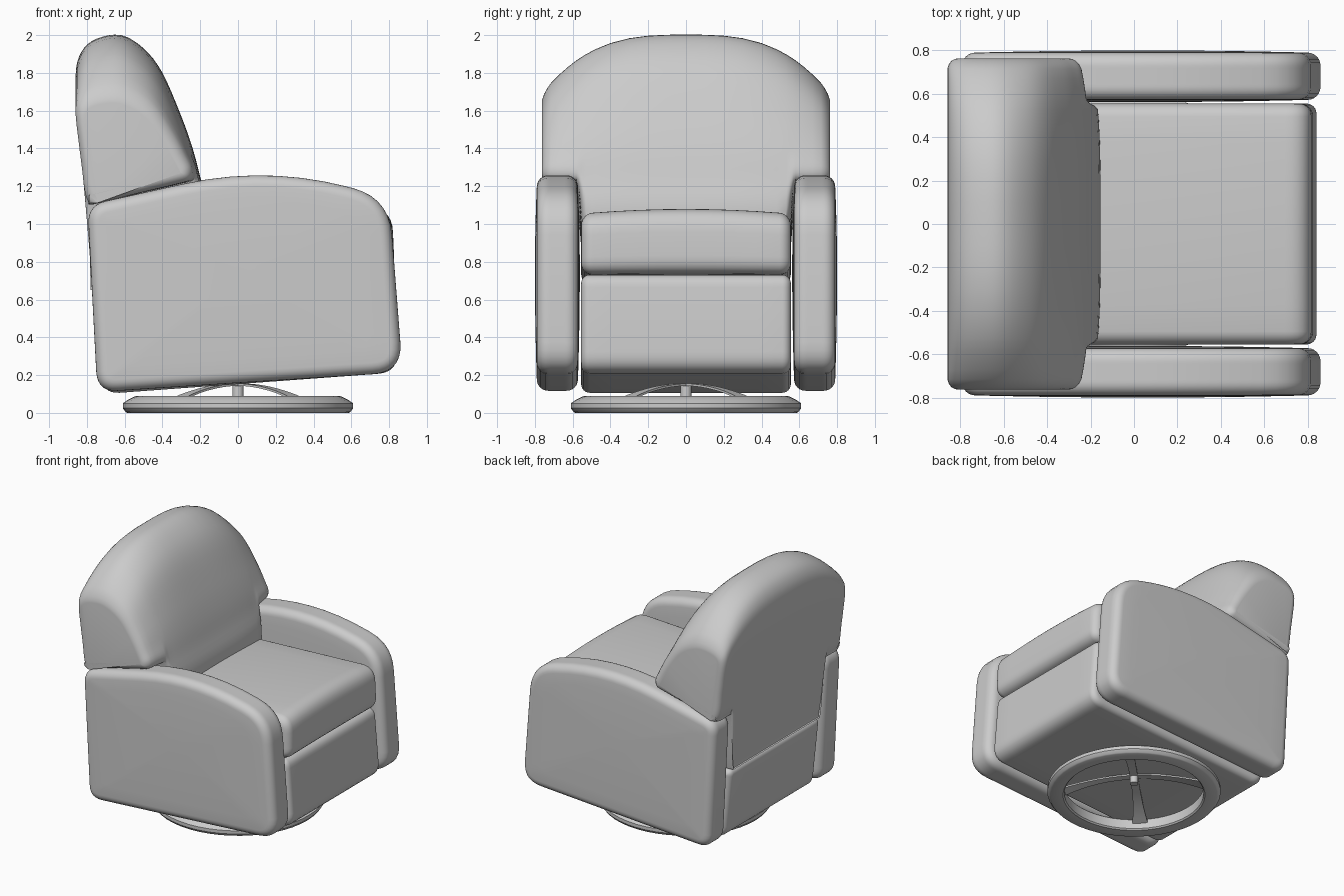
import bpy, bmesh, math
from mathutils import Vector

if "Cube" in bpy.data.objects:
    bpy.data.objects.remove(bpy.data.objects["Cube"])


def skin(name, rings, wrap=False, angle=40):
    """Bridge equal-length closed rings; cap the ends or wrap around."""
    bm = bmesh.new()
    vs = [[bm.verts.new(p) for p in r] for r in rings]
    n = len(vs[0])
    pairs = list(zip(vs, vs[1:]))
    if wrap:
        pairs.append((vs[-1], vs[0]))
    else:
        bm.faces.new(vs[0])
        bm.faces.new(vs[-1])
    for a, b in pairs:
        for i in range(n):
            j = (i + 1) % n
            bm.faces.new((a[i], a[j], b[j], b[i]))
    bmesh.ops.recalc_face_normals(bm, faces=bm.faces)
    me = bpy.data.meshes.new(name)
    bm.to_mesh(me)
    bm.free()
    ob = bpy.data.objects.new(name, me)
    bpy.context.collection.objects.link(ob)
    bpy.ops.object.select_all(action='DESELECT')
    ob.select_set(True)
    bpy.context.view_layer.objects.active = ob
    bpy.ops.object.shade_smooth_by_angle(angle=math.radians(angle))
    return ob


def rounded(corners, seg=7):
    """Outline whose corners (x, z, d) are softened over distance d."""
    out = []
    n = len(corners)
    for i, (x, z, d) in enumerate(corners):
        p = Vector((x, z))
        q = Vector(corners[i - 1][:2])
        r = Vector(corners[(i + 1) % n][:2])
        a = p + (q - p).normalized() * d
        b = p + (r - p).normalized() * d
        for k in range(seg + 1):
            t = k / seg
            out.append(a * (1 - t) ** 2 + p * 2 * t * (1 - t) + b * t * t)
    return out


def inset(loop, d):
    n = len(loop)
    area = sum(loop[i - 1].x * loop[i].y - loop[i].x * loop[i - 1].y for i in range(n))
    s = 1 if area > 0 else -1
    out = []
    for i in range(n):
        t = (loop[(i + 1) % n] - loop[i - 1]).normalized()
        out.append(loop[i] + Vector((-t.y, t.x)) * d * s)
    return out


def pillow(name, corners, y0, y1, r, bulge=0.0, crown=0.0):
    """Upholstered slab: xz outline swept along y with rounded rims and domed sides."""
    base = rounded(corners)
    mid, half = (y0 + y1) / 2, (y1 - y0) / 2
    side = [(half * k / 4 - r * k / 4, base) for k in range(1, 4)]
    for k in range(7):
        a = math.pi / 2 * k / 6
        side.append((half - r + r * math.sin(a), inset(base, r * (1 - math.cos(a)))))
    last = side[-1][1]
    c = sum(last, Vector((0, 0))) / len(last)
    for f in (0.85, 0.6, 0.3, 0.08):
        side.append((half + bulge * (1 - f * f), [c + (p - c) * f for p in last]))
    slices = [(-o, l) for o, l in reversed(side)] + [(0, base)] + side
    zs = [p.y for p in base]
    zlo, zhi = min(zs), max(zs)
    rings = []
    for o, loop in slices:
        up = crown * max(0, 1 - (o / half) ** 2)
        rings.append([(p.x, mid + o, p.y + up * (p.y - zlo) / (zhi - zlo)) for p in loop])
    return skin(name, rings)


# Arms
arm = [(-0.797, 1.10, .10), (0.15, 1.31, .45), (0.80, 1.14, .2),
       (0.872, 0.215, .16), (-0.745, 0.11, .11)]
for name, s in (("arm_right", -1), ("arm_left", 1)):
    a, b = sorted((s * 0.572, s * 0.79))
    pillow(name, arm, a, b, 0.06, bulge=0.01)

# Seat box and cushion
pillow("seat_box", [(-0.772, 0.64, .05), (-0.4, 0.67, .05), (0.805, 0.735, .07),
                    (0.85, 0.215, .11), (-0.715, 0.10, .09)], -0.555, 0.555, 0.045)
pillow("seat_cushion", [(-0.45, 1.00, .08), (0.815, 1.06, .12),
                        (0.83, 0.735, .09), (-0.45, 0.67, .08)], -0.555, 0.555, 0.06, crown=0.025)

# Backrest: narrow between the arms, wide wings resting on top of them
upper = [(-.24, 1.40), (-.30, 1.57), (-.40, 1.80), (-.50, 1.93), (-.62, 2.0),
         (-.75, 1.98), (-.83, 1.91), (-.86, 1.78), (-.842, 1.5)]
narrow = [(-.74, .65), (-.30, .65), (-.18, .85), (-.155, 1.07), (-.20, 1.25)] + upper \
    + [(-.815, 1.2), (-.78, .8), (-.765, .67)]
wide = [(-.76, 1.105), (-.50, 1.165), (-.30, 1.21), (-.22, 1.235), (-.205, 1.29)] + upper \
    + [(-.825, 1.3), (-.81, 1.18), (-.79, 1.12)]


def spline(pts, seg=4):
    n = len(pts)
    out = []
    for i in range(n):
        a, b, c, d = (pts[(i + k) % n] for k in (-1, 0, 1, 2))
        for k in range(seg):
            t = k / seg
            out.append(0.5 * (2 * b + (c - a) * t + (2 * a - 5 * b + 4 * c - d) * t * t
                              + (3 * b - a - 3 * c + d) * t ** 3))
    return out


def back_slice(y, shrink):
    u = abs(y) / 0.763
    h = 2.0 - 0.31 * u ** 3
    s = min(1, max(0, (abs(y) - 0.53) / 0.05))
    s = s * s * (3 - 2 * s)
    pts = []
    for a, b in zip(narrow, wide):
        p = Vector(a).lerp(Vector(b), s)
        if p.y > 1.3:
            p.y = 1.3 + (p.y - 1.3) * (h - 1.3) / 0.7
        p.x -= 0.05 * u ** 4 * max(0, (p.x + 0.85) / 0.65)
        pts.append(p)
    return [(p.x, y, p.y) for p in inset(spline(pts), shrink)]


half = [(.1, 0), (.2, 0), (.3, 0), (.4, 0), (.48, 0), (.53, 0), (.543, 0), (.555, 0), (.567, 0),
        (.58, 0), (.62, 0), (.67, 0), (.715, 0), (.735, .006), (.752, .018), (.761, .035), (.763, .05)]
stations = [(-y, d) for y, d in reversed(half)] + [(0, 0)] + half
skin("backrest", [back_slice(y, d) for y, d in stations])

# Swivel base ring
prof = [(.595, .005), (.61, .025), (.61, .05), (.585, .068), (.545, .088), (.50, .09),
        (.49, .08), (.49, .01), (.50, 0), (.585, 0)]
N = 48
skin("base_ring", [[(r * math.cos(2 * math.pi * i / N), r * math.sin(2 * math.pi * i / N), z)
                    for r, z in prof] for i in range(N)], wrap=True, angle=30)

# Arched spokes, flaring towards the ring
for q in range(4):
    ang = math.pi / 4 + q * math.pi / 2
    d, n = Vector((math.cos(ang), math.sin(ang), 0)), Vector((-math.sin(ang), math.cos(ang), 0))
    rings = []
    for k in range(9):
        t = k / 8
        c = d * (0.51 * t) + Vector((0, 0, 0.15 - 0.10 * t * t))
        w, th = 0.028 + 0.03 * t ** 3, Vector((0, 0, 0.006))
        rings.append([c - n * w - th, c + n * w - th, c + n * w + th, c - n * w + th])
    skin(f"base_spoke_{q + 1}", rings)

# Centre post
skin("base_post", [[(0.03 * math.cos(math.pi * i / 8), 0.03 * math.sin(math.pi * i / 8), z)
                    for i in range(16)] for z in (0.09, 0.25)])
